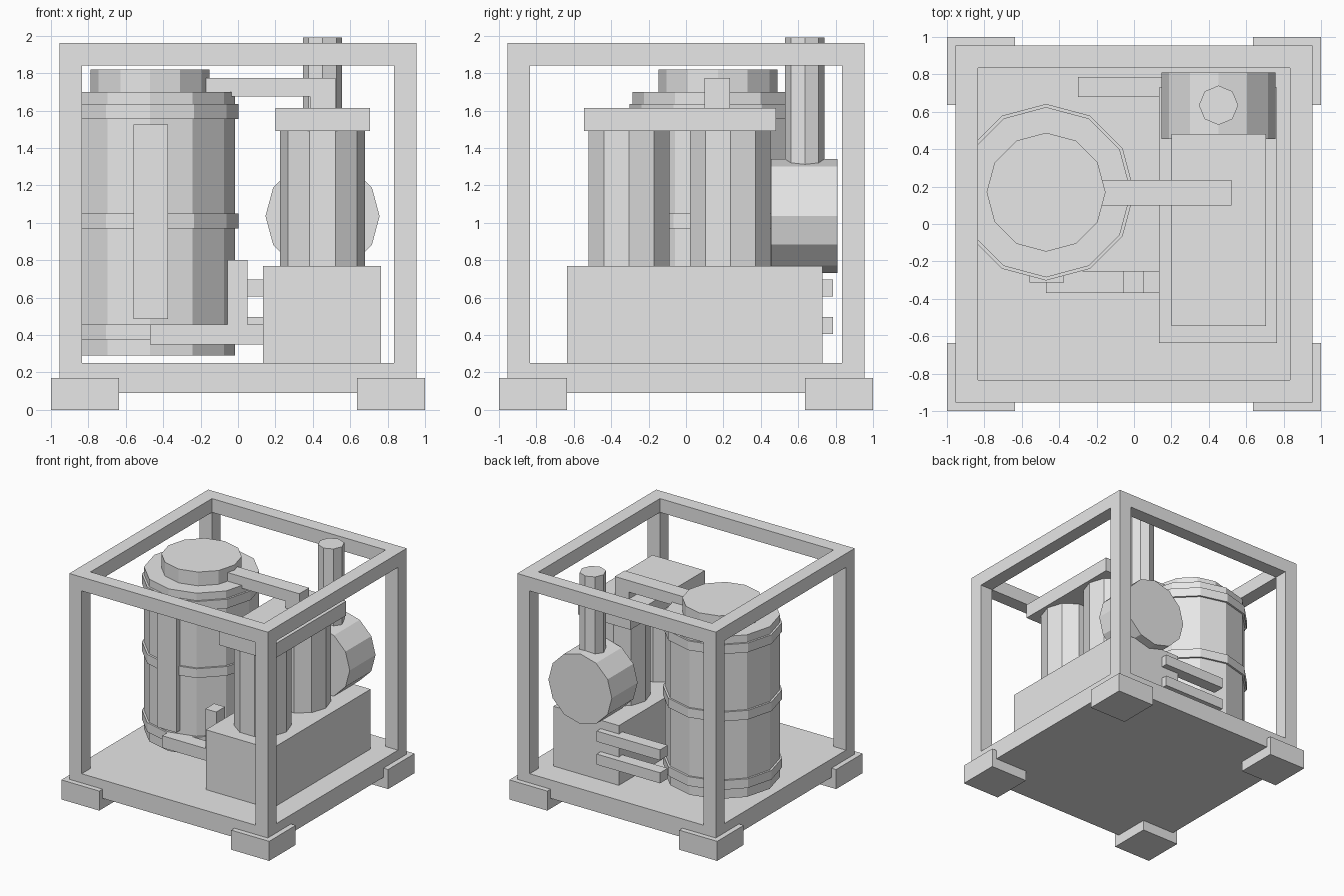
import bpy
import math

# Remove the default cube
cube = bpy.data.objects.get("Cube")
if cube:
    bpy.data.objects.remove(cube, do_unlink=True)

# Single plain material
GRAY = (0.8, 0.8, 0.8, 1.0)
gray = bpy.data.materials.new("light_gray")
gray.use_nodes = True
gray.diffuse_color = GRAY
for node in gray.node_tree.nodes:
    if node.type == 'BSDF_PRINCIPLED':
        node.inputs["Base Color"].default_value = GRAY


def finish(name):
    obj = bpy.context.object
    obj.name = name
    obj.data.name = name
    obj.data.materials.append(gray)
    return obj


def box(name, xs, ys, zs):
    """Box given by its extent on each axis."""
    spans = (xs, ys, zs)
    bpy.ops.mesh.primitive_cube_add(size=1, location=[(a + b) / 2 for a, b in spans])
    obj = finish(name)
    obj.scale = [b - a for a, b in spans]
    bpy.ops.object.transform_apply(location=False, rotation=False, scale=True)
    return obj


def prism(name, sides, radius, x, y, z0, z1, turn=0):
    """Upright faceted cylinder."""
    bpy.ops.mesh.primitive_cylinder_add(vertices=sides, radius=radius, depth=z1 - z0,
                                        location=(x, y, (z0 + z1) / 2), rotation=(0, 0, turn))
    return finish(name)


# Base plate, feet and open frame
R, T = 0.955, 0.12
BASE_TOP, TOP = 0.25, 1.96
box("base_plate", (-R, R), (-R, R), (0.09, BASE_TOP))
corners = {"front_right": (-1, -1), "front_left": (1, -1),
           "back_right": (-1, 1), "back_left": (1, 1)}
for label, (sx, sy) in corners.items():
    box(label + "_foot", sorted((sx, sx * 0.635)), sorted((sy, sy * 0.635)), (0, 0.17))
    box(label + "_post", sorted((sx * R, sx * (R - T))), sorted((sy * R, sy * (R - T))),
        (BASE_TOP, TOP - T))
for label, s in (("front", -1), ("back", 1)):
    box(label + "_top_rail", (-R, R), sorted((s * R, s * (R - T))), (TOP - T, TOP))
for label, s in (("right", -1), ("left", 1)):
    box(label + "_top_rail", sorted((s * R, s * (R - T))), (T - R, R - T), (TOP - T, TOP))

# Tank with bands, cap and front strip
TX, TY = -0.47, 0.17
prism("tank_body", 12, 0.455, TX, TY, 0.29, 1.70)
for i, z in enumerate((0.375, 0.97, 1.555)):
    prism(f"tank_band_{i + 1}", 12, 0.472, TX, TY, z, z + 0.08)
prism("tank_cap", 12, 0.318, TX, TY, 1.68, 1.82)
box("tank_front_strip", (-0.56, -0.375), (-0.313, -0.2), (0.485, 1.525))

# Engine block, two cylinders and head
EX = 0.452
box("engine_block", (0.135, 0.765), (-0.635, 0.73), (BASE_TOP, 0.77))
for label, y in (("front", -0.305), ("back", 0.237)):
    prism(label + "_cylinder", 10, 0.227, EX, y, 0.77, 1.49, math.pi / 2)
box("engine_head", (0.20, 0.705), (-0.545, 0.48), (1.49, 1.615))

# Rear drum and exhaust stack
drum = prism("rear_drum", 12, 0.305, EX, 0.632, 0.858, 1.213)
drum.rotation_euler.x = math.pi / 2
prism("exhaust_stack", 8, 0.105, EX, 0.635, 1.2, 1.99)

# Pipe from tank cap to engine head
box("upper_pipe", (-0.25, 0.52), (0.1, 0.235), (1.675, 1.775))
box("upper_pipe_drop", (0.385, 0.52), (0.1, 0.235), (1.61, 1.68))

# Pipe from tank foot to engine block
box("lower_pipe", (-0.47, 0.15), (-0.37, -0.25), (0.35, 0.455))
box("lower_pipe_riser", (-0.055, 0.05), (-0.37, -0.25), (0.35, 0.80))

# Back pipes
for i, z in enumerate((0.405, 0.605)):
    box(f"back_pipe_{i + 1}", (-0.30, 0.31), (0.68, 0.785), (z, z + 0.092))
